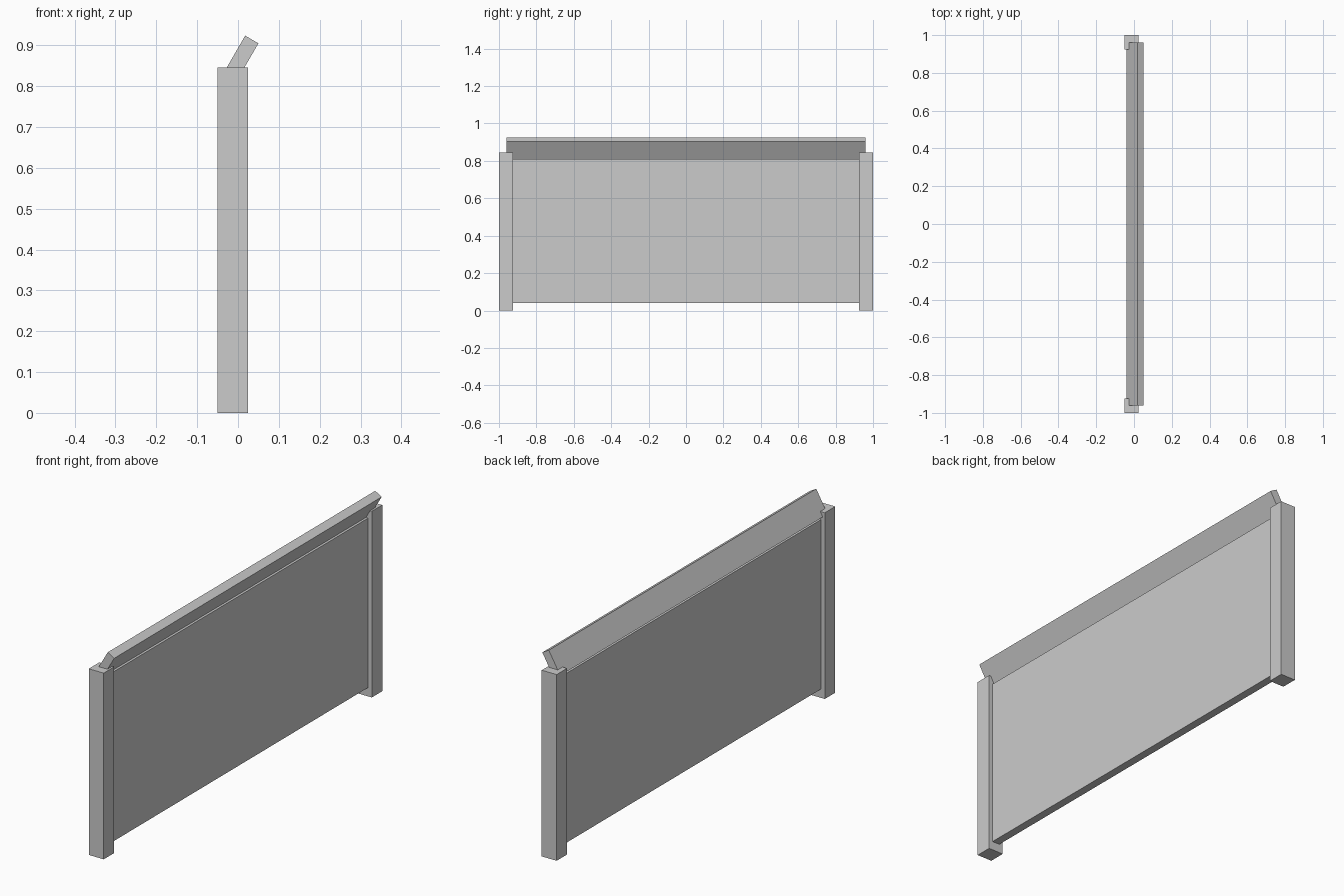
import bpy
import math

cube = bpy.data.objects.get("Cube")
if cube:
    bpy.data.objects.remove(cube, do_unlink=True)

# One plain grey for the whole barrier
grey = bpy.data.materials.new("light_grey")
grey.use_nodes = True
colour = (0.6, 0.6, 0.6, 1)
grey.diffuse_color = colour
grey.node_tree.nodes["Principled BSDF"].inputs["Base Color"].default_value = colour


def box(name, centre, size, tilt=0.0):
    """Box with its scale applied, leaned about the y axis."""
    bpy.ops.mesh.primitive_cube_add(size=1, location=centre)
    ob = bpy.context.object
    ob.name = name
    ob.scale = size
    bpy.ops.object.transform_apply(location=False, rotation=False, scale=True)
    ob.rotation_euler.y = tilt
    ob.data.materials.append(grey)
    return ob


POST = 0.075
POST_HEIGHT = 0.846
THICK = POST / 2
MID_X = -0.0125

# End posts
for name, side in (("front_post", -1), ("back_post", 1)):
    box(name, (MID_X, side * (1 - POST / 2), POST_HEIGHT / 2),
        (POST, POST, POST_HEIGHT))

# Infill panel, raised off the ground and recessed between the posts
box("panel", (MID_X, 0, 0.425), (THICK, 2 - 2 * POST, 0.77))

# Leaning top board, its lower end let into the posts and panel
box("top_board", (0.005, 0, 0.8645), (THICK, 1.92, 0.115), math.radians(30))
